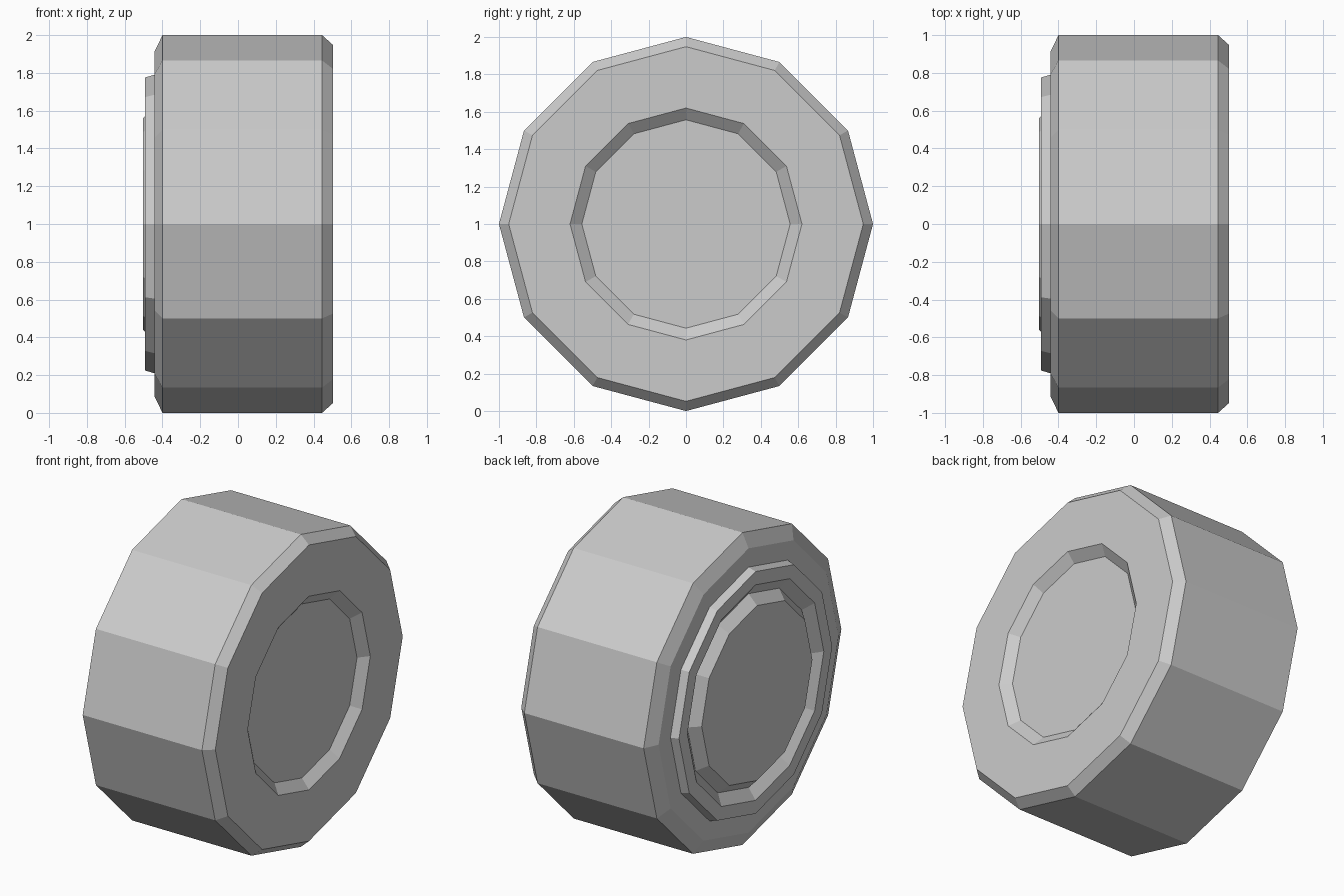
import bpy
import bmesh
from math import sin, cos, tau

SIDES = 12

cube = bpy.data.objects.get("Cube")
if cube:
    bpy.data.objects.remove(cube)

# One plain grey for the whole wheel
grey = bpy.data.materials.new("plain_grey")
grey.use_nodes = True
colour = (0.6, 0.6, 0.6, 1)
grey.diffuse_color = colour
grey.node_tree.nodes["Principled BSDF"].inputs["Base Color"].default_value = colour

# (x, radius) steps from the outer recess, over the tread, to the inner hub
profile = [
    (0.453, 0.557), (0.503, 0.62),                    # recess on the +x side
    (0.503, 0.948), (0.445, 1.0),                     # outer face and chamfer
    (-0.40, 1.0), (-0.443, 0.91),                     # tread and back chamfer
    (-0.443, 0.79), (-0.493, 0.775), (-0.493, 0.69),  # raised ring
    (-0.443, 0.62), (-0.503, 0.56),                   # groove and hub disc
]


def lathe(name, steps):
    """Sweep steps round the x axis with flat faces and capped ends."""
    bm = bmesh.new()
    rings = []
    for x, r in steps:
        angles = [tau * i / SIDES for i in range(SIDES)]
        rings.append([bm.verts.new((x, r * sin(a), 1 + r * cos(a))) for a in angles])
    for a, b in zip(rings, rings[1:]):
        for i in range(SIDES):
            j = (i + 1) % SIDES
            bm.faces.new((a[i], a[j], b[j], b[i]))
    bm.faces.new(rings[0])
    bm.faces.new(rings[-1])
    bmesh.ops.recalc_face_normals(bm, faces=bm.faces)
    mesh = bpy.data.meshes.new(name)
    bm.to_mesh(mesh)
    bm.free()
    mesh.materials.append(grey)
    obj = bpy.data.objects.new(name, mesh)
    bpy.context.collection.objects.link(obj)
    return obj


lathe("wheel", profile)
